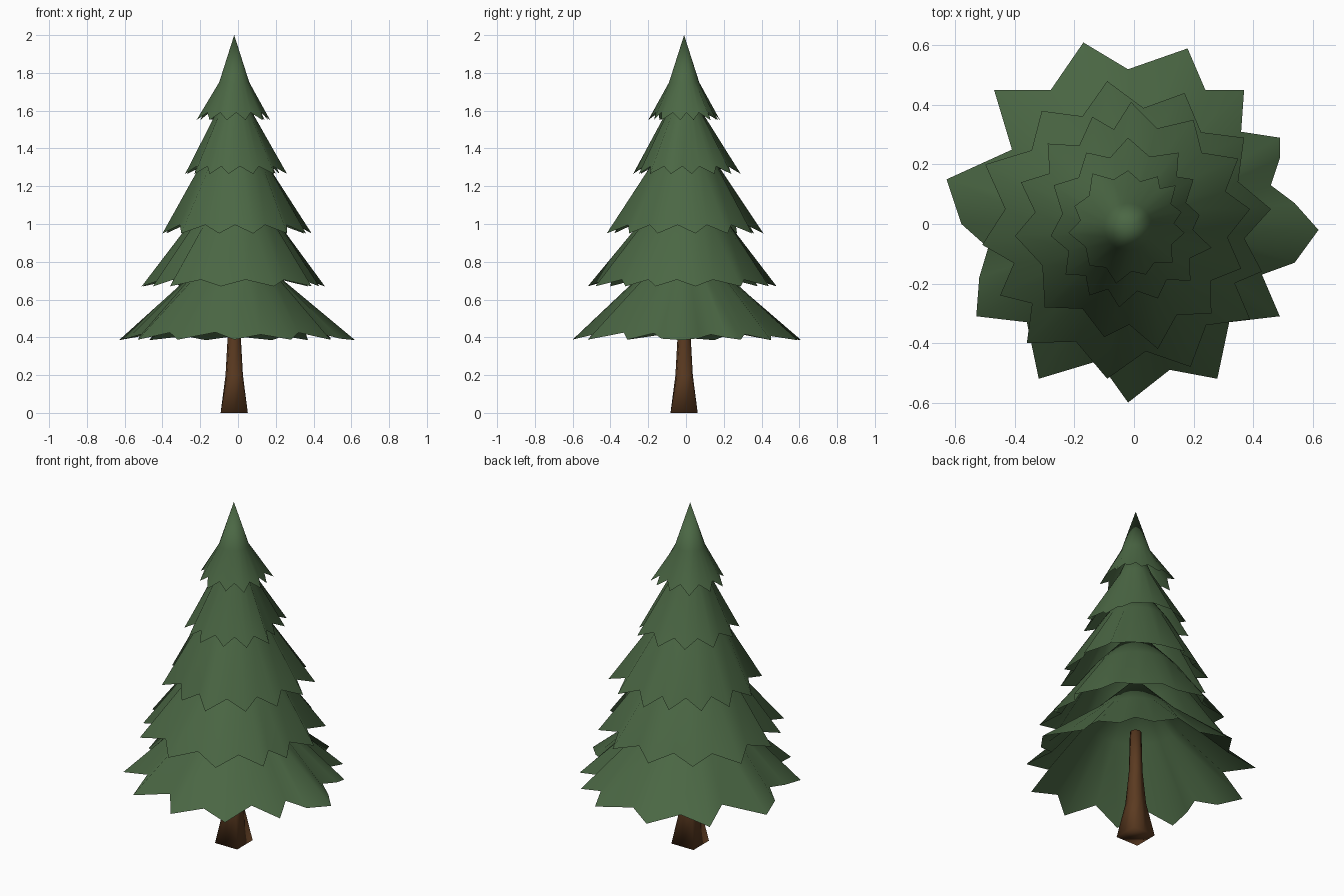
import bpy
import bmesh
from math import atan2, cos, sin, hypot, pi, radians

if "Cube" in bpy.data.objects:
    bpy.data.objects.remove(bpy.data.objects["Cube"])

AXIS_X, AXIS_Y = -0.02, -0.01


def material(name, rgb):
    mat = bpy.data.materials.new(name)
    mat.use_nodes = True
    colour = (*rgb, 1)
    mat.diffuse_color = colour
    shader = mat.node_tree.nodes["Principled BSDF"]
    shader.inputs["Base Color"].default_value = colour
    shader.inputs["Roughness"].default_value = 0.9
    return mat


def loft(name, rings, mat, cap_ends=False):
    """Bridge rings of points, listed from the bottom up and counter-clockwise."""
    bm = bmesh.new()
    loops = [[bm.verts.new(p) for p in ring] for ring in rings]
    for low, high in zip(loops, loops[1:]):
        count = len(low)
        for i in range(count):
            j = (i + 1) % count
            if len(high) == 1:
                bm.faces.new((low[i], low[j], high[0]))
            else:
                bm.faces.new((low[i], low[j], high[j], high[i]))
    if cap_ends:
        bm.faces.new(loops[0][::-1])
        bm.faces.new(loops[-1])
    mesh = bpy.data.meshes.new(name)
    bm.to_mesh(mesh)
    bm.free()
    mesh.materials.append(mat)
    obj = bpy.data.objects.new(name, mesh)
    bpy.context.collection.objects.link(obj)
    bpy.ops.object.select_all(action="DESELECT")
    obj.select_set(True)
    bpy.context.view_layer.objects.active = obj
    bpy.ops.object.shade_smooth_by_angle(angle=radians(100))


def to_polar(x, y):
    return atan2(y - AXIS_Y, x - AXIS_X), hypot(x - AXIS_X, y - AXIS_Y)


def polar(angle, radius, z):
    return (AXIS_X + radius * cos(angle), AXIS_Y + radius * sin(angle), z)


def jagged_hem(tips, z, notch_rise):
    """Hem through the tips with a raised, drawn-in notch between neighbours."""
    spikes = sorted(to_polar(x, y) for x, y in tips)
    hem = []
    for i, (angle, radius) in enumerate(spikes):
        next_angle, next_radius = spikes[(i + 1) % len(spikes)]
        if next_angle < angle:
            next_angle += 2 * pi
        hem.append(polar(angle, radius, z))
        hem.append(polar((angle + next_angle) / 2, 0.41 * (radius + next_radius),
                         z + notch_rise))
    return hem


def branch_tier(name, hem, collar_radius, collar_z, apex_z, mat):
    """Hanging skirt from a jagged hem to a round collar and a point."""
    collar = [polar(to_polar(x, y)[0], collar_radius, collar_z) for x, y, z in hem]
    loft(name, [hem, collar, [(AXIS_X, AXIS_Y, apex_z)]], mat)


needles = material("needle green", (0.07, 0.136, 0.058))
bark = material("bark brown", (0.105, 0.043, 0.015))

# Trunk: square flared foot that turns round towards the top
trunk_rings = []
for z, half, roundness in ((0, 0.072, 0), (0.2, 0.046, 0.5),
                           (0.4, 0.035, 0.9), (0.64, 0.031, 1)):
    ring = []
    for k in range(8):
        a = k * pi / 4
        square = half / max(abs(cos(a)), abs(sin(a)))
        ring.append(polar(a, square + (half - square) * roundness, z))
    trunk_rings.append(ring)
loft("trunk", trunk_rings, bark, cap_ends=True)

# Bottom tier: broad, ragged outline that lifts where it draws in
bottom_outline = [
    (.62, -.02), (.54, .07), (.46, .13), (.49, .22), (.49, .29), (.36, .31),
    (.37, .45), (.24, .45), (.18, .59), (-.02, .52), (-.17, .61), (-.28, .45),
    (-.47, .45), (-.41, .25), (-.63, .15), (-.58, 0), (-.49, -.08),
    (-.52, -.18), (-.53, -.31), (-.36, -.33), (-.32, -.52), (-.12, -.46),
    (-.02, -.6), (.12, -.49), (.28, -.52), (.32, -.33), (.49, -.31),
    (.43, -.17), (.54, -.13)]
bottom_hem = [(x, y, 0.385 + 0.3 * max(0, 0.6 - to_polar(x, y)[1]))
              for x, y in bottom_outline]
branch_tier("bottom_branches", bottom_hem, 0.25, 0.71, 0.97, needles)

# Upper tiers: tip positions seen from overhead
branch_tier("lower_branches", jagged_hem([
    (.46, .05), (.37, .29), (.17, .44), (-.09, .48), (-.31, .38), (-.5, .2),
    (-.51, -.07), (-.45, -.24), (-.36, -.4), (-.09, -.52), (.19, -.48),
    (.39, -.32), (.43, -.16)], 0.67, 0.035), 0.24, 1.0, 1.27, needles)

branch_tier("middle_branches", jagged_hem([
    (.39, .05), (.35, .22), (.2, .35), (-.01, .41), (-.14, .36), (-.29, .27),
    (-.38, .14), (-.4, -.04), (-.3, -.28), (-.1, -.38), (.08, -.42),
    (.26, -.3), (.36, -.15)], 0.95, 0.045), 0.18, 1.31, 1.57, needles)

branch_tier("upper_branches", jagged_hem([
    (.22, .03), (.2, .15), (.15, .24), (-.02, .29), (-.16, .24), (-.27, .13),
    (-.28, -.04), (-.23, -.17), (-.15, -.24), (-.05, -.28), (.08, -.25),
    (.19, -.19), (.26, -.08)], 1.265, 0.04), 0.09, 1.6, 1.82, needles)

branch_tier("crown", jagged_hem([
    (.16, .04), (.14, .13), (.08, .16), (-.02, .18), (-.14, .17), (-.2, .06),
    (-.22, -.03), (-.15, -.14), (-.06, -.2), (.04, -.17), (.13, -.13),
    (.17, -.03)], 1.55, 0.04), 0.08, 1.75, 2.0, needles)
